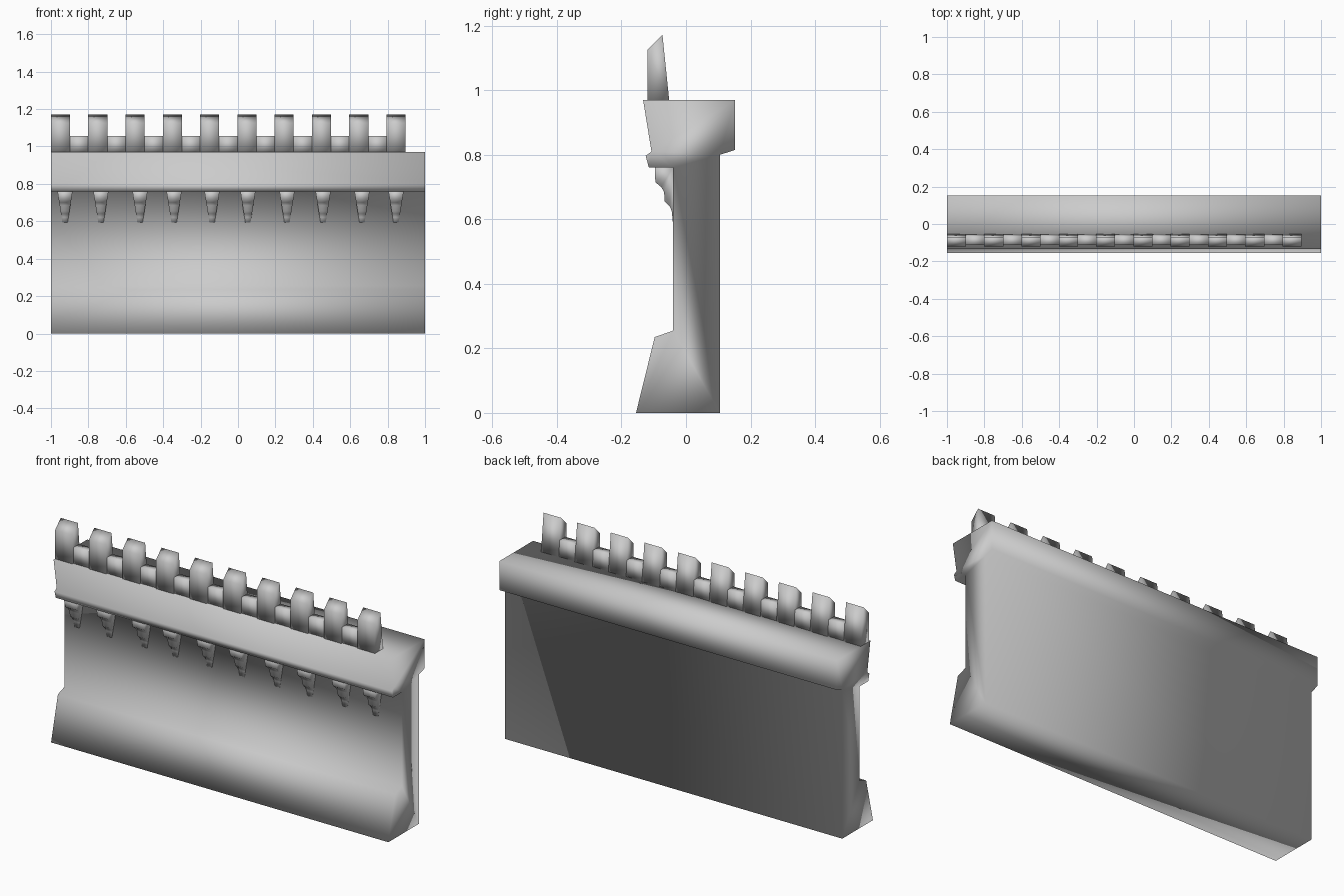
import bpy, bmesh

if "Cube" in bpy.data.objects:
    bpy.data.objects.remove(bpy.data.objects["Cube"])


def prism(name, profile, half_width, x):
    """Closed solid from a (y, z) profile, spread along x by half_width(z)."""
    bm = bmesh.new()
    left = [bm.verts.new((x - half_width(z), y, z)) for y, z in profile]
    right = [bm.verts.new((x + half_width(z), y, z)) for y, z in profile]
    bm.faces.new(left)
    bm.faces.new(right[::-1])
    n = len(profile)
    for i in range(n):
        j = (i + 1) % n
        bm.faces.new((left[i], right[i], right[j], left[j]))
    bmesh.ops.recalc_face_normals(bm, faces=bm.faces[:])
    for f in bm.faces:
        f.smooth = True  # the whole model is softly shaded, ends included
    mesh = bpy.data.meshes.new(name)
    bm.to_mesh(mesh)
    bm.free()
    obj = bpy.data.objects.new(name, mesh)
    bpy.context.collection.objects.link(obj)
    return obj


# Wall body: flared base, plain wall, overhanging walkway
prism("wall", [(-0.155, 0), (0.105, 0), (0.105, 0.80), (0.152, 0.815),
               (0.152, 0.97), (-0.133, 0.97), (-0.107, 0.81), (-0.125, 0.797),
               (-0.115, 0.76), (-0.04, 0.76), (-0.04, 0.255), (-0.097, 0.235)],
      lambda z: 1.0, 0)

# Battlements: tall merlons with low parapet pieces between them
STEP, MERLON = 0.1993, 0.102
merlon = [(-0.12, 0.968), (-0.052, 0.968), (-0.073, 1.172), (-0.12, 1.125)]
parapet = [(-0.112, 0.968), (-0.057, 0.968), (-0.063, 1.055), (-0.112, 1.055)]
for i in range(10):
    x = -1 + MERLON / 2 + STEP * i
    prism(f"merlon_{i + 1}", merlon, lambda z: MERLON / 2, x)
    if i < 9:
        prism(f"parapet_{i + 1}", parapet,
              lambda z: (STEP - MERLON) / 2, x + STEP / 2)

# Stepped, tapering corbels under the overhang
corbel = [(-0.038, 0.765), (-0.097, 0.765), (-0.095, 0.715), (-0.077, 0.70),
          (-0.068, 0.685), (-0.066, 0.655), (-0.05, 0.64), (-0.043, 0.622),
          (-0.042, 0.593), (-0.038, 0.593)]
for i, x in enumerate([-0.925, -0.733, -0.524, -0.342, -0.139,
                       0.053, 0.262, 0.455, 0.663, 0.845]):
    prism(f"corbel_{i + 1}", corbel,
          lambda z: 0.014 + (z - 0.593) * 0.16, x)
